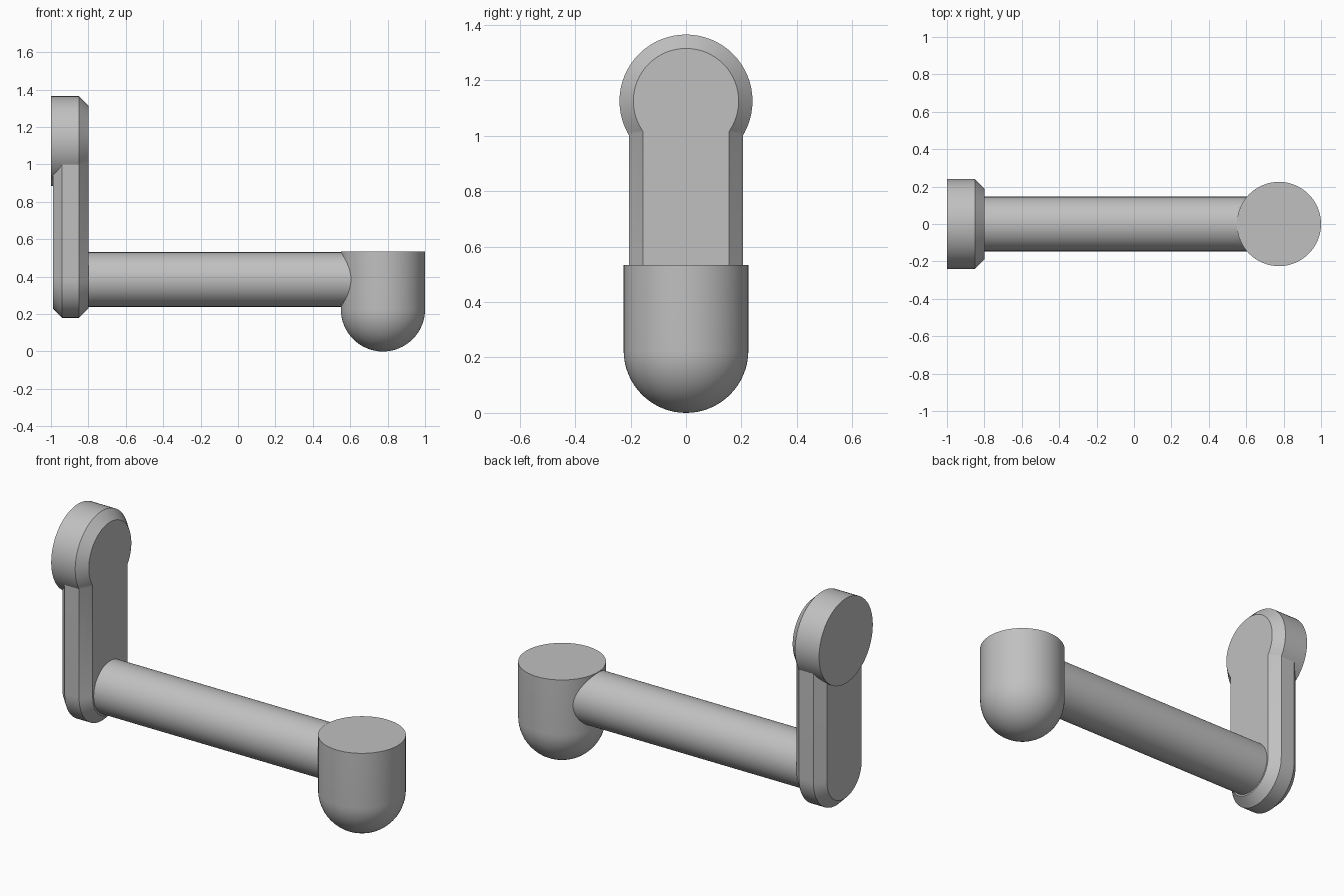
import bpy, bmesh
from math import sin, cos, pi, radians

cube = bpy.data.objects.get("Cube")
if cube:
    bpy.data.objects.remove(cube, do_unlink=True)

STEPS = 32  # segments per half circle

grey = bpy.data.materials.new("plain_grey")
grey.use_nodes = True
colour = (0.53, 0.53, 0.53, 1)
grey.diffuse_color = colour
grey.node_tree.nodes["Principled BSDF"].inputs["Base Color"].default_value = colour


def finish(name, bm):
    bmesh.ops.remove_doubles(bm, verts=bm.verts, dist=0.0001)
    bmesh.ops.recalc_face_normals(bm, faces=bm.faces)
    mesh = bpy.data.meshes.new(name)
    bm.to_mesh(mesh)
    bm.free()
    obj = bpy.data.objects.new(name, mesh)
    bpy.context.collection.objects.link(obj)
    mesh.materials.append(grey)
    return obj


def smooth(obj):
    bpy.ops.object.select_all(action='DESELECT')
    obj.select_set(True)
    bpy.context.view_layer.objects.active = obj
    bpy.ops.object.shade_smooth_by_angle(angle=radians(30))


def slot_solid(name, low, high, sections):
    """Round-ended slot outline between two z centres, lofted along x."""
    bm = bmesh.new()
    rings = []
    for x, r in sections:
        ring = []
        for centre, start in ((high, 0), (low, pi)):
            count = STEPS + 1 if high > low else STEPS
            for i in range(count):
                a = start + pi * i / STEPS
                ring.append(bm.verts.new((x, r * cos(a), centre + r * sin(a))))
        rings.append(ring)
    for a, b in zip(rings, rings[1:]):
        for i in range(len(a)):
            j = (i + 1) % len(a)
            bm.faces.new((a[i], a[j], b[j], b[i]))
    bm.faces.new(rings[0])
    bm.faces.new(rings[-1])
    return finish(name, bm)


# Crank arm, chamfered on both sides
arm = slot_solid("crank_arm", 0.385, 1.125,
                 [(-0.99, 0.155), (-0.94, 0.205), (-0.85, 0.205), (-0.8, 0.155)])

# Round hub, chamfered on the inner side and merged into the arm
hub = slot_solid("hub", 1.125, 1.125, [(-1, 0.24), (-0.85, 0.24), (-0.8, 0.19)])
union = arm.modifiers.new("merge_hub", 'BOOLEAN')
union.operation = 'UNION'
union.solver = 'EXACT'
union.object = hub
bpy.context.view_layer.objects.active = arm
bpy.ops.object.modifier_apply(modifier=union.name)
bpy.data.objects.remove(hub, do_unlink=True)
smooth(arm)

# Straight round bar
bar = slot_solid("cross_bar", 0.385, 0.385, [(-0.83, 0.146), (0.72, 0.146)])
smooth(bar)

# Handle: flat-topped cylinder with a hemispherical base
R, TOP, X = 0.225, 0.534, 0.775
profile = [(0, TOP), (R, TOP)]
profile += [(R * cos(a), R - R * sin(a))
            for a in (pi / 2 * i / 16 for i in range(17))]
bm = bmesh.new()
verts = [bm.verts.new((X + r, 0, z)) for r, z in profile]
edges = [bm.edges.new(pair) for pair in zip(verts, verts[1:])]
bmesh.ops.spin(bm, geom=verts + edges, cent=(X, 0, 0), axis=(0, 0, 1),
               angle=2 * pi, steps=2 * STEPS)
handle = finish("round_base_handle", bm)
smooth(handle)
